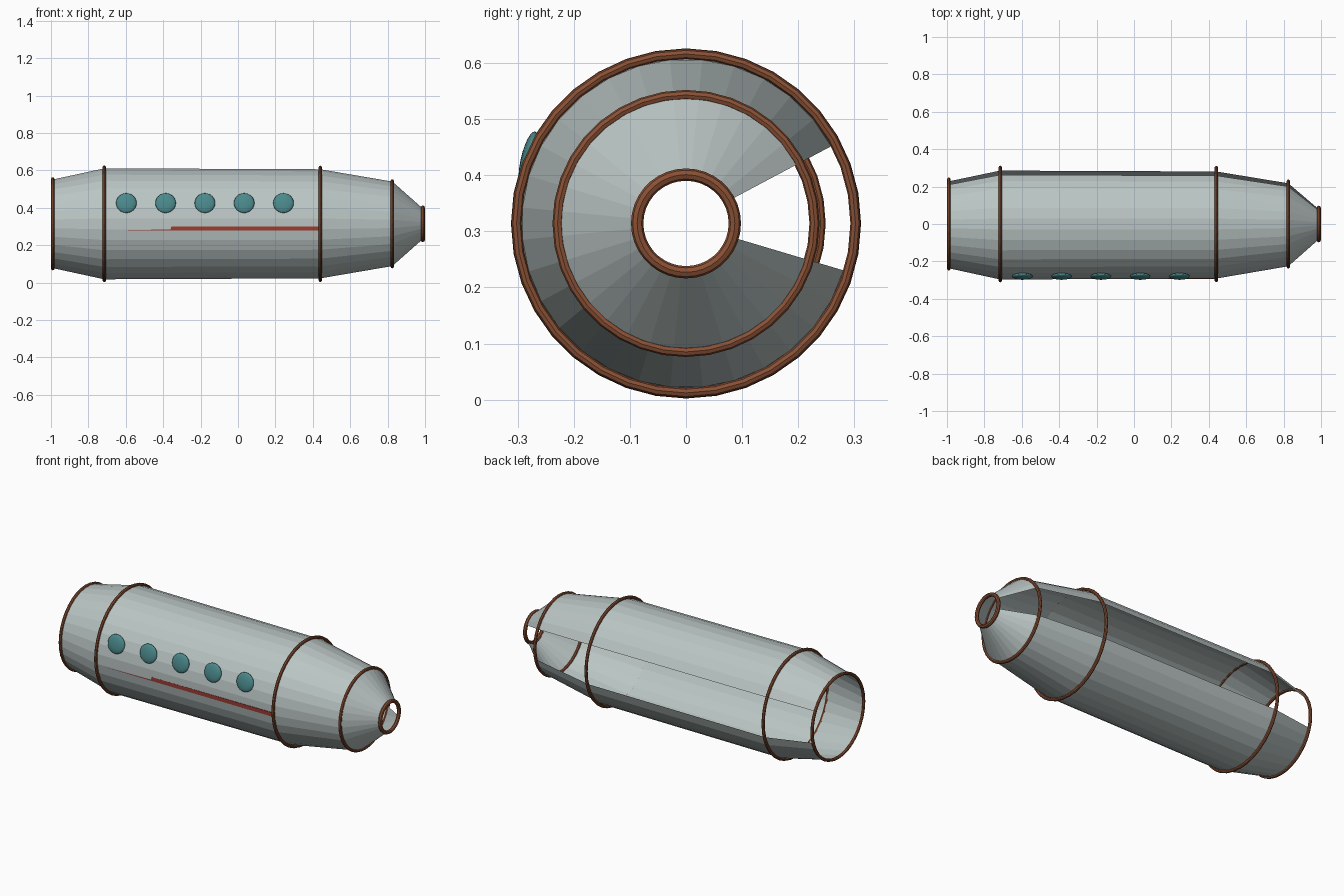
import bpy, bmesh, math
from mathutils import Matrix

if "Cube" in bpy.data.objects:
    bpy.data.objects.remove(bpy.data.objects["Cube"])

AXIS_Z = 0.314


def material(name, rgb):
    m = bpy.data.materials.new(name)
    m.diffuse_color = (*rgb, 1)
    m.use_nodes = True
    m.node_tree.nodes["Principled BSDF"].inputs["Base Color"].default_value = m.diffuse_color
    return m


GREY = material("hull grey", (0.49, 0.56, 0.55))
COPPER = material("copper brown", (0.25, 0.08, 0.035))
TEAL = material("window teal", (0.07, 0.25, 0.26))
RED = material("stripe red", (0.32, 0.045, 0.03))


def finish(name, bm, mat):
    me = bpy.data.meshes.new(name)
    bm.to_mesh(me)
    bm.free()
    me.materials.append(mat)
    ob = bpy.data.objects.new(name, me)
    bpy.context.collection.objects.link(ob)
    return ob


def around(x, r, a):
    # point at angle a, measured from +y towards +z
    return (x, r * math.cos(a), AXIS_Z + r * math.sin(a))


# open thin hull: stations of (x, radius), with a gap left on the back side
stations = [(-0.99, 0.238), (-0.715, 0.298), (0.44, 0.293), (0.825, 0.227), (0.985, 0.085)]
start, end, segs = math.radians(28), math.radians(343.4), 28
bm = bmesh.new()
rows = [[bm.verts.new(around(x, r, start + (end - start) * i / segs)) for i in range(segs + 1)]
        for x, r in stations]
for a, b in zip(rows, rows[1:]):
    for i in range(segs):
        bm.faces.new((a[i], a[i + 1], b[i + 1], b[i]))
finish("hull_shell", bm, GREY)


# hoop rings at each station
def ring(name, x, major, minor, n=36, k=8):
    bm = bmesh.new()
    loops = [[bm.verts.new(around(x + minor * math.sin(2 * math.pi * j / k),
                                  major + minor * math.cos(2 * math.pi * j / k),
                                  2 * math.pi * i / n)) for j in range(k)] for i in range(n)]
    for i in range(n):
        a, b = loops[i], loops[(i + 1) % n]
        for j in range(k):
            bm.faces.new((a[j], b[j], b[(j + 1) % k], a[(j + 1) % k]))
    bmesh.ops.recalc_face_normals(bm, faces=bm.faces)
    finish(name, bm, COPPER)


ring("tail_ring", -0.99, 0.240, 0.009)
ring("rear_ring", -0.715, 0.303, 0.009)
ring("front_ring", 0.44, 0.302, 0.009)
ring("nose_ring", 0.825, 0.229, 0.009)
ring("tip_ring", 0.988, 0.087, 0.011)

# row of lens-shaped windows on the front side
for i in range(5):
    bm = bmesh.new()
    m = (Matrix.Translation((-0.597 + 0.21 * i, -0.28, 0.425))
         @ Matrix.Rotation(math.radians(-12), 4, 'X')
         @ Matrix.Diagonal((0.055, 0.015, 0.054, 1)))
    bmesh.ops.create_uvsphere(bm, u_segments=20, v_segments=12, radius=1, matrix=m)
    for f in bm.faces:
        f.smooth = True
    finish(f"window_{i + 1}", bm, TEAL)

# straight side stripe, emerging from the slightly tapered hull
bm = bmesh.new()
m = Matrix.Translation((-0.135, -0.291, 0.289)) @ Matrix.Diagonal((1.15, 0.008, 0.023, 1))
bmesh.ops.create_cube(bm, size=1, matrix=m)
finish("side_stripe", bm, RED)
